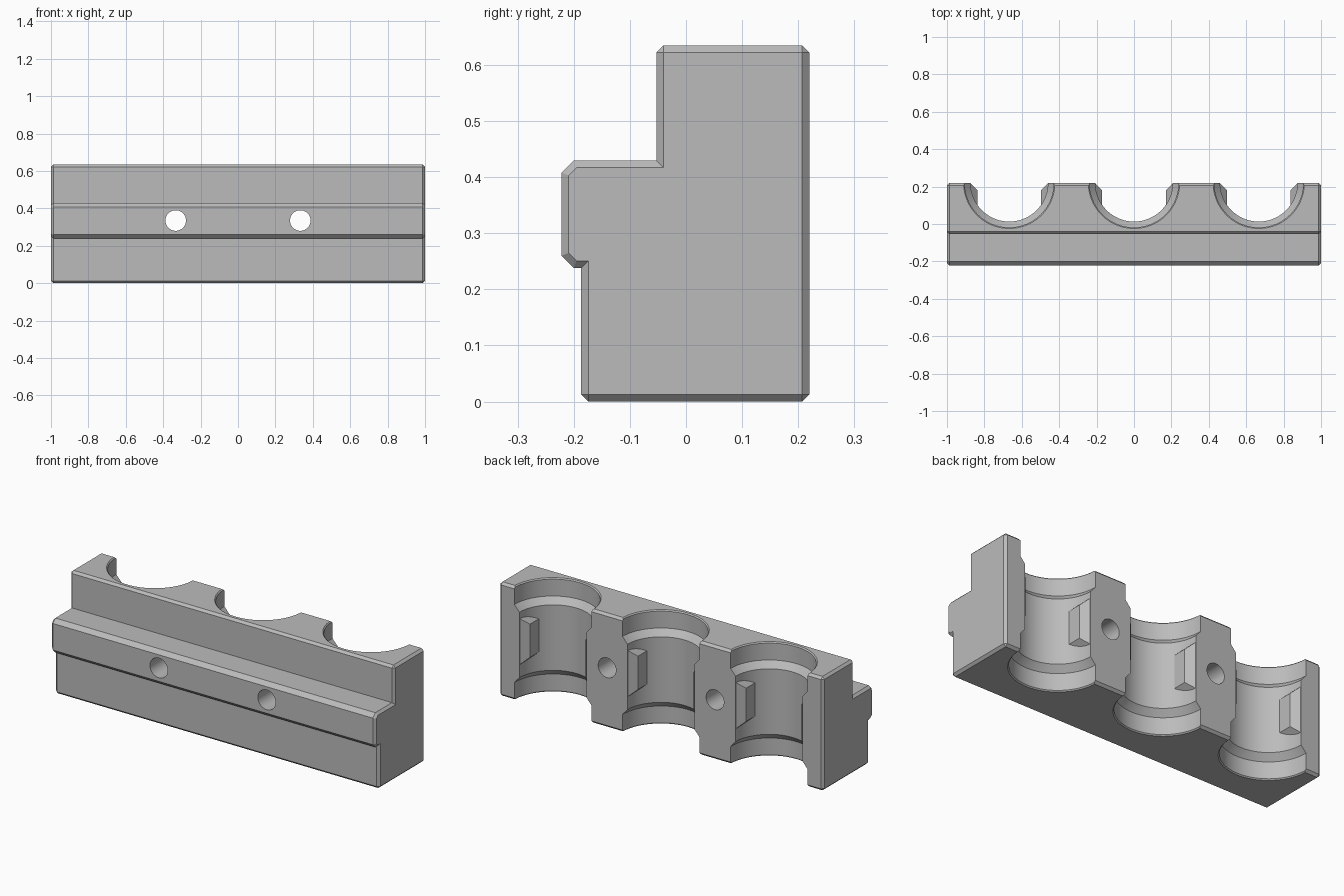
import bpy, bmesh, math

cube = bpy.data.objects.get("Cube")
if cube:
    bpy.data.objects.remove(cube, do_unlink=True)

grey = bpy.data.materials.new("plain grey")
grey.use_nodes = True
COLOUR = (0.5, 0.5, 0.5, 1)
grey.diffuse_color = COLOUR
grey.node_tree.nodes["Principled BSDF"].inputs["Base Color"].default_value = COLOUR

HEIGHT, BACK, MID = 0.635, 0.22, 0.335
BORES = (-0.667, 0, 0.667)


def make(name, bm):
    bmesh.ops.remove_doubles(bm, verts=bm.verts, dist=1e-5)
    bmesh.ops.recalc_face_normals(bm, faces=bm.faces)
    mesh = bpy.data.meshes.new(name)
    bm.to_mesh(mesh)
    bm.free()
    mesh.materials.append(grey)
    obj = bpy.data.objects.new(name, mesh)
    bpy.context.collection.objects.link(obj)
    return obj


def loft(name, rings):
    """Skin equal rings of points and cap both ends."""
    bm = bmesh.new()
    loops = [[bm.verts.new(p) for p in ring] for ring in rings]
    n = len(loops[0])
    for a, b in zip(loops, loops[1:]):
        for i in range(n):
            j = (i + 1) % n
            bm.faces.new((a[i], a[j], b[j], b[i]))
    bm.faces.new(loops[0])
    bm.faces.new(loops[-1])
    return make(name, bm)


def cut(target, cutter):
    cutter.hide_render = True
    mod = target.modifiers.new("cut", 'BOOLEAN')
    mod.operation, mod.solver, mod.object = 'DIFFERENCE', 'EXACT', cutter
    bpy.context.view_layer.objects.active = target
    bpy.ops.object.modifier_apply(modifier=mod.name)
    bpy.data.objects.remove(cutter, do_unlink=True)


# Stepped body: chamfered section in (y, z), with a smaller section at each end
outer = [(-0.187, 0.013), (-0.174, 0), (0.207, 0), (BACK, 0.013),
         (BACK, 0.622), (0.207, HEIGHT), (-0.04, HEIGHT), (-0.053, 0.622),
         (-0.053, 0.43), (-0.2, 0.43), (-0.222, 0.408), (-0.222, 0.26),
         (-0.2, 0.238), (-0.187, 0.238)]
inner = [(-0.174, 0.013), (-0.174, 0.013), (0.207, 0.013), (0.207, 0.013),
         (0.207, 0.622), (0.207, 0.622), (-0.04, 0.622), (-0.04, 0.622),
         (-0.04, 0.417), (-0.195, 0.417), (-0.209, 0.403), (-0.209, 0.265),
         (-0.195, 0.251), (-0.174, 0.251)]
body = loft("clamp_body", [[(x, y, z) for y, z in section] for x, section in
                           ((-1, inner), (-0.987, outer), (0.987, outer), (1, inner))])

# Half-round bores: wide mouths, sloped shoulders and a narrower middle
half = [(0.25, -0.01), (0.244, 0), (0.238, 0.006), (0.238, 0.1), (0.207, 0.135)]
bore_profile = half + [(r, HEIGHT - z) for r, z in reversed(half)]
SIDES = 96
for x in BORES:
    rings = [[(x + r * math.cos(math.tau * i / SIDES),
               BACK + r * math.sin(math.tau * i / SIDES), z)
              for i in range(SIDES)] for r, z in bore_profile]
    cut(body, loft("bore_cutter", rings))

# Bolt holes running front to back
for x in (-0.333, 0.333):
    rings = [[(x + 0.055 * math.cos(math.tau * i / 48), y,
               MID + 0.055 * math.sin(math.tau * i / 48))
              for i in range(48)] for y in (-0.4, 0.4)]
    cut(body, loft("bolt_hole_cutter", rings))

bpy.ops.object.select_all(action='DESELECT')
body.select_set(True)
bpy.context.view_layer.objects.active = body
bpy.ops.object.shade_smooth_by_angle(angle=math.radians(25))

# Flared locating tabs on both walls of every bore
for number, x in enumerate(BORES, 1):
    for side, label in ((-1, "right"), (1, "left")):
        rings = [[(x + side * dx, y, MID + dz) for y, dz in
                  ((0.05, -h), (back, -h), (back, h), (0.05, h))]
                 for dx, back, h in ((0.17, 0.18, 0.093), (0.209, 0.219, 0.13))]
        loft(f"locating_tab_{label}_{number}", rings)
